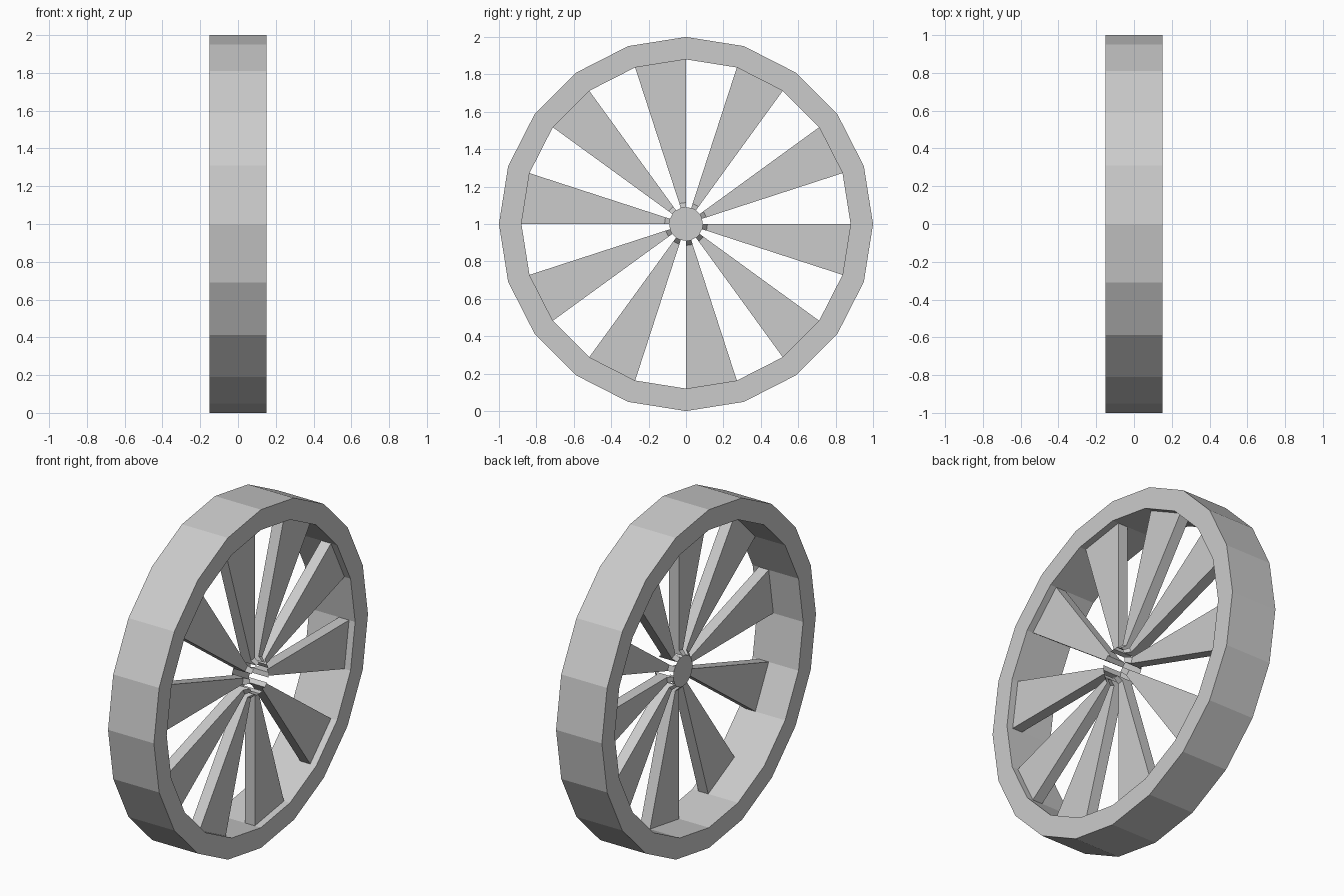
import bpy, bmesh, math

if "Cube" in bpy.data.objects:
    bpy.data.objects.remove(bpy.data.objects["Cube"])

SIDES = 20
STEP = 2 * math.pi / SIDES


def ring_point(r, x, i):
    a = i * STEP
    return (x, r * math.cos(a), 1 + r * math.sin(a))


def make_object(name, bm):
    bmesh.ops.remove_doubles(bm, verts=bm.verts, dist=1e-5)
    bmesh.ops.recalc_face_normals(bm, faces=bm.faces)
    mesh = bpy.data.meshes.new(name)
    bm.to_mesh(mesh)
    bm.free()
    obj = bpy.data.objects.new(name, mesh)
    bpy.context.collection.objects.link(obj)
    return obj


def sweep(bm, profile, i, caps):
    """Sweep a closed (radius, x) profile across one wheel segment."""
    a = [bm.verts.new(ring_point(r, x, i)) for r, x in profile]
    b = [bm.verts.new(ring_point(r, x, i + 1)) for r, x in profile]
    n = len(profile)
    for k in range(n):
        j = (k + 1) % n
        bm.faces.new((a[k], a[j], b[j], b[k]))
    if caps:
        bm.faces.new(a)
        bm.faces.new(b[::-1])


# Rim: square-section band around all segments
bm = bmesh.new()
for i in range(SIDES):
    sweep(bm, [(1.0, -0.15), (1.0, 0.15), (0.88, 0.15), (0.88, -0.15)], i, False)
make_object("rim", bm)

# Spokes: wedges on every other segment, flared where they meet the hub
spoke_profile = [(0.88, 0.045), (0.88, 0.11), (0.115, 0.11),
                 (0.09, 0.14), (0.09, 0.02), (0.115, 0.045)]
for n in range(SIDES // 2):
    bm = bmesh.new()
    sweep(bm, spoke_profile, 2 * n + 1, True)
    make_object(f"spoke_{n + 1}", bm)

# Hub plate: thin disc closing the inner side of the hub
bm = bmesh.new()
bm.faces.new([bm.verts.new(ring_point(0.09, 0.02, i)) for i in range(SIDES)])
make_object("hub_plate", bm)
